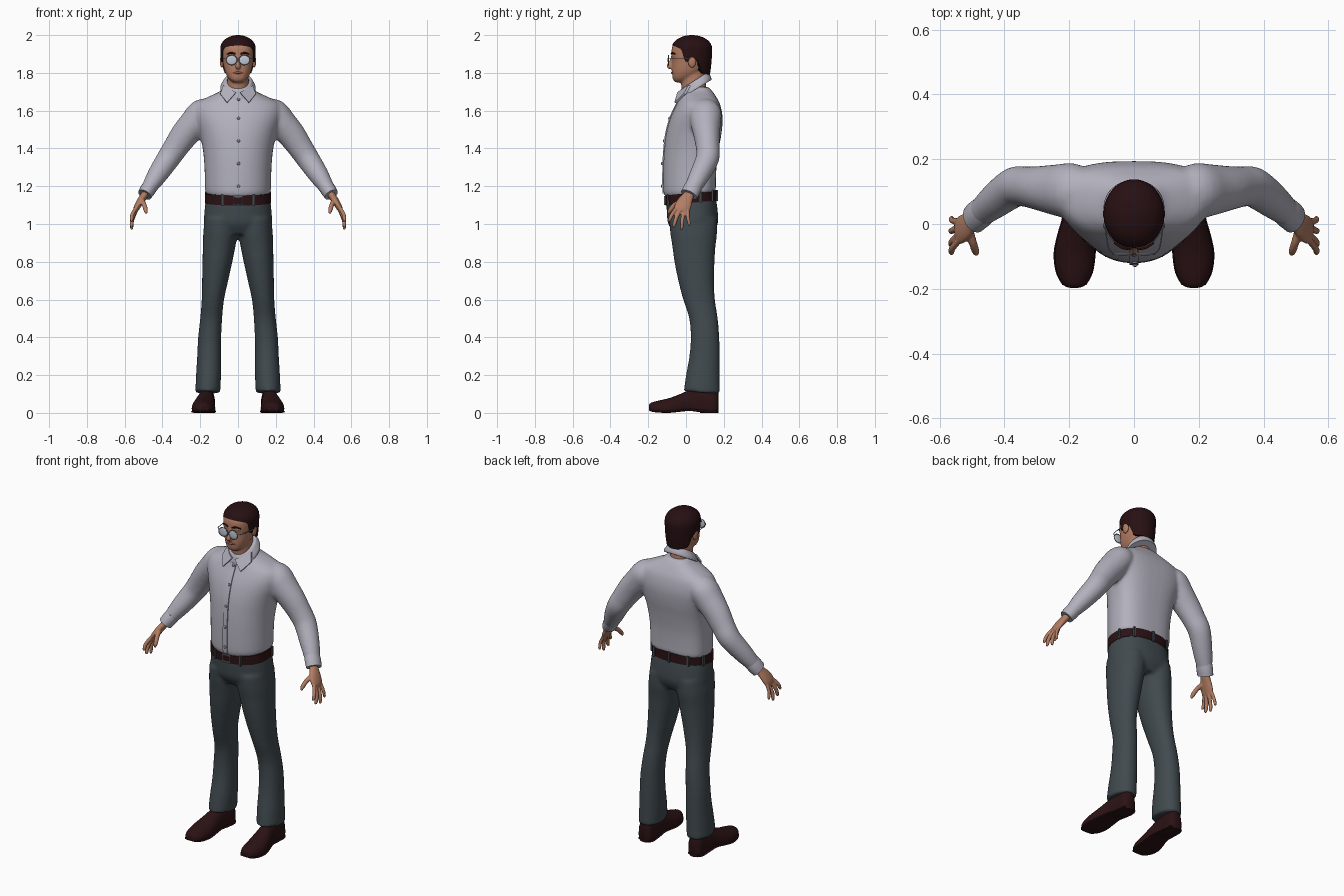
import bpy, bmesh, math
from mathutils import Vector as V


def material(name, rgb):
    m = bpy.data.materials.new(name)
    m.diffuse_color = (*rgb, 1)
    return m


SHIRT = material("shirt lilac grey", (0.45, 0.44, 0.51))
BUTTON = material("button grey", (0.27, 0.26, 0.31))
TROUSER = material("trouser slate", (0.052, 0.068, 0.077))
DARK = material("dark brown leather", (0.024, 0.006, 0.007))
HAIR = material("dark brown hair", (0.02, 0.005, 0.006))
SKIN = material("skin", (0.45, 0.205, 0.125))
LIP = material("lip", (0.33, 0.125, 0.085))
LENS = material("lens pale blue", (0.52, 0.57, 0.65))
METAL = material("metal", (0.2, 0.2, 0.22))


def make(name, mat, shells, fuse=0, angle=50):
    """One object from lofted shells (lists of rings); fuse blends them."""
    bm = bmesh.new()
    for rings in shells:
        rows = [[bm.verts.new(p) for p in r] for r in rings]
        n = len(rows[0])
        for a, b in zip(rows, rows[1:]):
            for i in range(n):
                j = (i + 1) % n
                bm.faces.new((a[i], a[j], b[j], b[i]))
        bm.faces.new(rows[0][::-1])
        bm.faces.new(rows[-1])
    bmesh.ops.recalc_face_normals(bm, faces=bm.faces[:])
    me = bpy.data.meshes.new(name)
    bm.to_mesh(me)
    bm.free()
    me.materials.append(mat)
    ob = bpy.data.objects.new(name, me)
    bpy.context.collection.objects.link(ob)
    bpy.ops.object.select_all(action='DESELECT')
    ob.select_set(True)
    bpy.context.view_layer.objects.active = ob
    bpy.ops.object.shade_smooth_by_angle(angle=math.radians(angle))
    if fuse:
        r = ob.modifiers.new("blend", 'REMESH')
        r.mode, r.voxel_size, r.use_smooth_shade = 'VOXEL', fuse, True
        s = ob.modifiers.new("soften", 'SMOOTH')
        s.factor, s.iterations = 0.5, 5
    return ob


def flip(rings, s=-1):
    return [[V((p[0] * s, p[1], p[2])) for p in r] for r in rings]


def both(shells):
    return shells + [flip(r) for r in shells]


def spline(st, n=4):
    """Smooth in-between stations through the given tuples."""
    out = []
    for i in range(len(st) - 1):
        p = [st[max(0, min(len(st) - 1, i + k))] for k in (-1, 0, 1, 2)]
        for k in range(n):
            t = k / n
            out.append(tuple(b + 0.5 * t * (c - a + t * (2*a - 5*b + 4*c - d + t * (3*(b - c) + d - a)))
                             for a, b, c, d in zip(*p)))
    return out + [tuple(st[-1])]


def power(v, n):
    return math.copysign(abs(v) ** (2 / n), v)


def ring(z, cx, hw, yf, yb, tilt=0, k=0.5, nf=2.1, nb=2.1, count=40):
    """Horizontal section; k places the widest depth, nf/nb square it off."""
    yc, pts = yf + (yb - yf) * k, []
    for i in range(count):
        a = math.tau * i / count
        c, s = math.cos(a), math.sin(a)
        n = nb if s > 0 else nf
        y = yc + power(s, n) * ((yb - yc) if s > 0 else (yc - yf))
        pts.append(V((cx + hw * power(c, n), y, z + tilt * (y - 0.03))))
    return pts


def column(st, n=4, **kw):
    return [ring(*s, **kw) for s in spline(st, n)]


def tube(st, n=4, count=20):
    """Tube through (x, y, z, depth radius, cross radius)."""
    st = spline(st, n)
    pts = [V(s[:3]) for s in st]
    rings = []
    for i, s in enumerate(st):
        t = (pts[min(i + 1, len(pts) - 1)] - pts[max(i - 1, 0)]).normalized()
        u = V((0, 1, 0)) - t * t.y
        u = u.normalized() if u.length > 0.05 else V((1, 0, 0))
        w = t.cross(u)
        rings.append([pts[i] + u * s[3] * math.cos(a) + w * s[4] * math.sin(a)
                      for a in (math.tau * j / count for j in range(count))])
    return rings


def ball(c, r):
    return [[V((c[0] + r[0] * math.sin(p) * math.cos(a), c[1] + r[1] * math.sin(p) * math.sin(a),
                c[2] + r[2] * math.cos(p))) for a in (math.tau * j / 20 for j in range(20))]
            for p in (0.03 + (math.pi - 0.06) * i / 12 for i in range(13))]


def box(c, h):
    return [[V((c[0] + x * h[0], c[1] + y * h[1], c[2] + z * h[2]))
             for x, y in ((-1, -1), (1, -1), (1, 1), (-1, 1))] for z in (-1, 1)]


# Shirt: torso and both sleeves blended together
torso = [(1.155, 0, .168, -.106, .154, .1), (1.175, 0, .174, -.118, .158, .1), (1.21, 0, .175, -.121, .158, .06),
         (1.31, 0, .178, -.12, .162, 0), (1.40, 0, .187, -.115, .174, 0), (1.48, 0, .205, -.105, .188, 0),
         (1.55, 0, .228, -.087, .194, 0), (1.60, 0, .237, -.067, .189, 0), (1.64, 0, .222, -.047, .178, 0),
         (1.67, 0, .165, -.035, .162, 0), (1.70, 0, .10, -.022, .142, 0), (1.725, 0, .07, 0, .12, 0)]
sleeve = [(.15, .10, 1.61, .07, .06), (.19, .102, 1.585, .086, .078), (.235, .105, 1.53, .08, .078),
          (.285, .11, 1.47, .07, .074), (.33, .115, 1.405, .063, .067), (.37, .113, 1.345, .062, .062),
          (.43, .07, 1.255, .054, .053), (.478, .03, 1.18, .043, .038)]
make("shirt", SHIRT, [column(torso, k=.6, nb=2.7)] + both([tube(sleeve)]), fuse=.01)
make("shirt_cuffs", SHIRT, both([tube([(.462, .043, 1.205, .046, .041), (.478, .03, 1.18, .048, .041),
                                       (.494, .016, 1.155, .047, .038)])]))

# Button strip and buttons down the chest
front = spline(torso[1:-2], 4)
make("button_strip", SHIRT, [[[V((x, s[3] + d, s[0] + s[5] * (s[3] - .03)))
                               for x, d in ((-.014, -.005), (.014, -.005), (.014, .015), (-.014, .015))]
                              for s in front]], angle=30)
buttons = []
for z in (1.20, 1.32, 1.44, 1.56, 1.66):
    s = min(front, key=lambda q: abs(q[0] - z))
    buttons.append(ball((.003, s[3] - .007, z), (.008, .005, .008)))
make("buttons", BUTTON, buttons)

# Collar: tilted fold with two pointed wings
make("collar", SHIRT, [column([(1.70, 0, .094, -.038, .135, .6), (1.715, 0, .092, -.038, .132, .62),
                               (1.742, 0, .077, -.03, .119, .64), (1.750, 0, .070, -.024, .112, .64)])])
wing = [V(p) for p in ((.01, -.046, 1.698), (.058, -.062, 1.643), (.094, -.012, 1.69), (.078, .012, 1.735),
                       (.04, -.026, 1.712))]
make("collar_wings", SHIRT, both([[wing, [p + V((0, .012, -.003)) for p in wing]]]), angle=30)

# Trousers: hips and legs blended together
hips = [(.945, 0, .15, -.06, .14, 0), (1.0, 0, .179, -.094, .168, 0), (1.06, 0, .178, -.101, .168, .05),
        (1.13, 0, .171, -.104, .157, .1)]
leg = [(.112, .16, .066, -.012, .18, -.08), (.2, .156, .066, 0, .179, 0), (.3, .153, .063, .018, .179, 0),
       (.4, .15, .061, .025, .176, 0), (.5, .142, .058, .017, .168, 0), (.6, .133, .059, -.015, .153, 0),
       (.7, .121, .069, -.041, .148, 0), (.8, .109, .079, -.061, .151, 0), (.88, .1, .086, -.072, .156, 0),
       (.95, .093, .091, -.083, .164, 0), (1.03, .088, .088, -.09, .163, 0)]
make("trousers", TROUSER, [column(hips, nb=2.4)] + both([column(leg)]), fuse=.01)

# Belt, loops and buckle
belt = [(1.112, 0, .176, -.108, .162, .1), (1.165, 0, .175, -.109, .161, .1)]
make("belt", DARK, [column(belt, 1, nb=2.4)], angle=40)
mid = ring(1.138, 0, .177, -.11, .163, .1, nb=2.4)
make("belt_loops", TROUSER, [box(mid[i], (.006, .006, .03)) for i in (2, 6, 10, 14, 18, 27, 33)])
make("buckle", METAL, [box((x, -.112, 1.124), (.003, .004, .022)) for x in (-.024, .024)]
     + [box((0, -.112, 1.124 + z), (.024, .004, .003)) for z in (-.02, .02)])

# Shoes: sections run from toe to heel (depth, centre, half width, bottom, top)
shoe = [(-.197, .184, .012, .018, .038), (-.188, .184, .034, .008, .052), (-.15, .184, .054, .002, .064),
        (-.09, .183, .062, 0, .078), (-.03, .177, .056, .006, .1), (.02, .171, .048, .01, .122),
        (.08, .167, .045, .003, .135), (.14, .165, .044, 0, .135), (.162, .165, .036, .003, .125),
        (.172, .165, .018, .015, .10)]


def shoe_ring(y, cx, hw, z0, z1):
    zc, pts = z0 + (z1 - z0) * .3, []
    for i in range(28):
        c, s = math.cos(math.tau * i / 28), math.sin(math.tau * i / 28)
        n = 2.1 if s > 0 else 4
        pts.append(V((cx + hw * power(c, n), y, zc + power(s, n) * ((z1 - zc) if s > 0 else (zc - z0)))))
    return pts


upper = [shoe_ring(*s) for s in spline(shoe)]
sole = [shoe_ring(y, cx, hw + .003, max(z0, 0), z0 + .018) for y, cx, hw, z0, z1 in spline(shoe[1:-1])]
heel = [ring(z, .165, .044, .075, .172) for z in (0, .03)]
for s, side in ((1, "left"), (-1, "right")):
    make(side + "_shoe", DARK, [flip(r, s) for r in (upper, sole, heel)])

# Hands: palm, four fingers and thumb blended together
palm = [(.472, .033, 1.19, .027, .021), (.497, .012, 1.15, .03, .02), (.52, -.008, 1.115, .041, .019),
        (.537, -.02, 1.085, .043, .016), (.545, -.024, 1.065, .032, .011)]
hand = [tube(palm)]
for y, z, ty, tz, r in ((-.05, 1.085, -.093, 1.013, .0105), (-.032, 1.075, -.068, .982, .011),
                        (-.01, 1.07, -.024, .97, .0105), (.009, 1.08, .018, .99, .0095)):
    hand.append(tube([(.54, y, z, r, r), (.56, (y + ty) / 2 - .003, (z + tz) / 2, r, r),
                      (.563, ty * .85 + y * .15, tz * .85 + z * .15, r * .9, r * .9),
                      (.562, ty, tz, r * .5, r * .5)], count=14))
hand.append(tube([(.513, -.012, 1.125, .016, .016), (.498, -.055, 1.105, .013, .013),
                  (.489, -.083, 1.075, .012, .012), (.486, -.094, 1.055, .006, .006)], count=14))
for s, side in ((1, "left"), (-1, "right")):
    make(side + "_hand", SKIN, [flip(r, s) for r in hand], fuse=.004)

# Head with neck, nose, brow ridge and ears
skull = [(1.750, 0, .024, -.056, .0), (1.765, 0, .045, -.069, .03), (1.79, 0, .062, -.073, .07),
         (1.82, 0, .073, -.074, .1), (1.86, 0, .080, -.073, .118), (1.90, 0, .084, -.077, .124),
         (1.94, 0, .083, -.072, .124), (1.975, 0, .062, -.043, .103), (1.99, 0, .03, 0, .06)]
neck = [(1.65, 0, .064, -.012, .12), (1.72, 0, .058, -.024, .108), (1.82, 0, .057, -.03, .1)]
nose = tube([(0, -.066, 1.888, .01, .008), (0, -.08, 1.86, .01, .009), (0, -.089, 1.837, .014, .014),
             (0, -.082, 1.825, .01, .012)], count=14)
make("head", SKIN, [column(skull, nf=2.3), column(neck), nose,
                    tube([(-.05, -.056, 1.893, .012, .008), (0, -.069, 1.89, .01, .008),
                          (.05, -.056, 1.893, .012, .008)])], fuse=.006)
make("ears", SKIN, both([ball((.085, .032, 1.86), (.011, .021, .032))]))
make("lips", LIP, [tube([(-.026, -.067, 1.799, .004, .003), (0, -.075, 1.801, .005, .006),
                         (.026, -.067, 1.799, .004, .003)])])
make("eyebrows", HAIR, both([tube([(.014, -.077, 1.9, .004, .004), (.036, -.073, 1.906, .004, .005),
                                   (.06, -.058, 1.899, .004, .003)])]))

# Hair: dome cut along a hairline that varies around the head
hairline = [(-1, 1.79), (-.55, 1.80), (-.3, 1.865), (.02, 1.878), (.12, 1.855), (.36, 1.862),
            (.52, 1.925), (.75, 1.937), (1, 1.945)]


def hair_point(a, t, gap):
    f = -math.sin(a)
    for (c0, z0), (c1, z1) in zip(hairline, hairline[1:]):
        if c0 <= f <= c1:
            low = z0 + (z1 - z0) * (f - c0) / (c1 - c0)
    z = low + (2.0 - low) * math.sin(t * math.pi / 2)
    d = (z - 1.93) / .07
    r = math.sqrt(max(0, 1 - d * d)) if d > 0 else 1 - .027 * d * d
    r = max(r, .01) * gap
    return V((.094 * r * math.cos(a), .031 + .107 * r * math.sin(a), z))


make("hair", HAIR, [[[hair_point(math.tau * i / 72, t / 16, .84 if t < 0 else 1) for i in range(72)]
                     for t in [-.01] + list(range(17))]], angle=60)

# Glasses: lenses, rims, bridge and temples
make("lenses", LENS, both([ball((.034, -.093, 1.868), (.028, .004, .025))]))
rim = [(.034 + .029 * math.cos(a), -.093, 1.868 + .026 * math.sin(a), .003, .002)
       for a in (math.tau * i / 24 for i in range(25))]
make("glasses_frame", METAL, both([tube(rim, 1, 8),
                                   tube([(.062, -.092, 1.877, .002, .002), (.08, -.07, 1.878, .002, .002),
                                         (.092, .025, 1.876, .002, .002)], 4, 8)])
     + [tube([(-.007, -.093, 1.875, .002, .002), (.007, -.093, 1.875, .002, .002)], 1, 8)])
